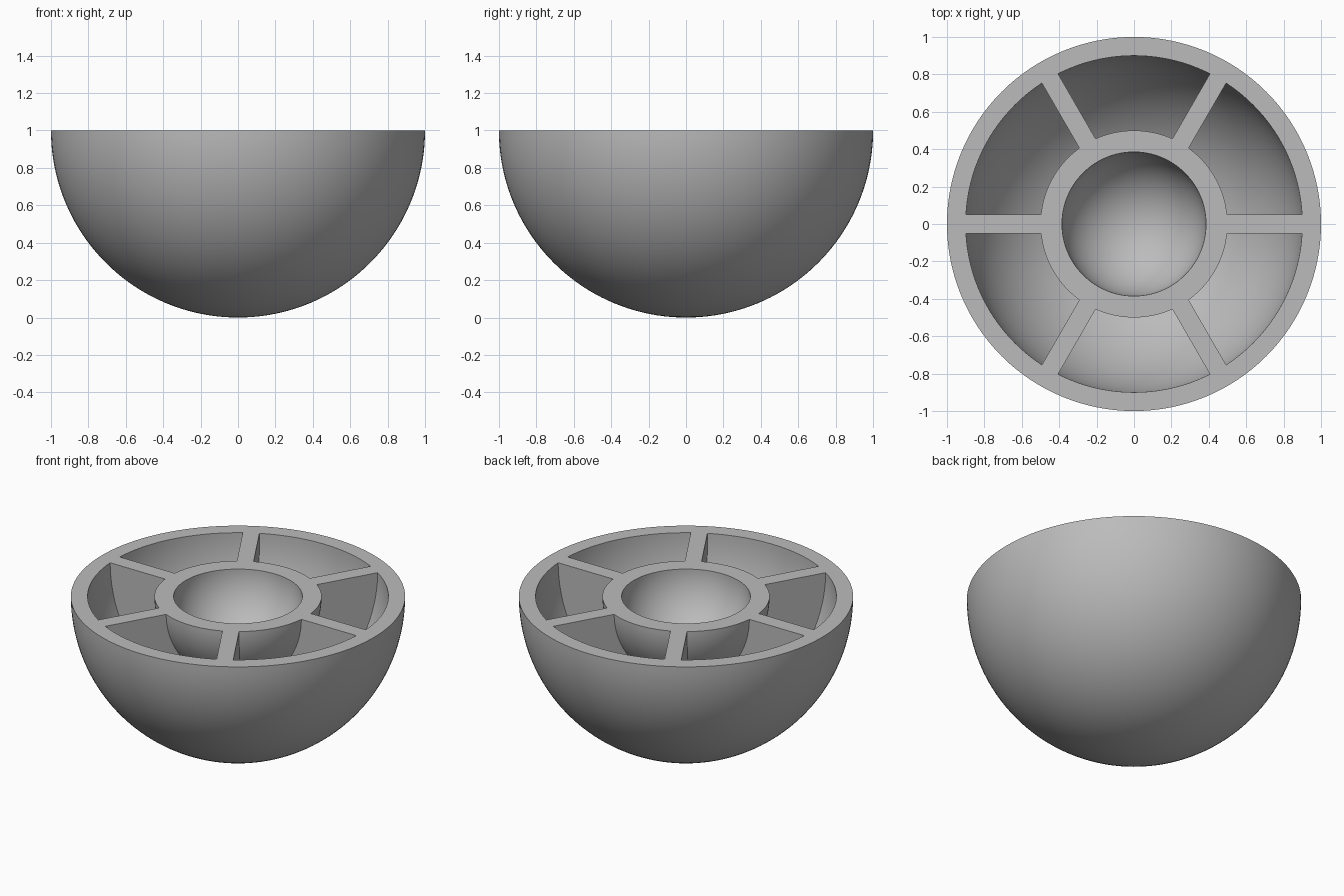
import bpy
import bmesh
from math import cos, sin, pi, radians
from mathutils import Matrix

SEGMENTS = 128
ARC_STEPS = 40
RIM = 1.0          # height of the flat rim and of the sphere centres
OVER = 1.1         # cutters reach above the rim
RIB_WIDTH = 0.1

old = bpy.data.objects.get("Cube")
if old:
    bpy.data.objects.remove(old, do_unlink=True)

grey = bpy.data.materials.new("plain grey")
grey.use_nodes = True
colour = (0.5, 0.5, 0.5, 1)
grey.diffuse_color = colour
grey.node_tree.nodes["Principled BSDF"].inputs["Base Color"].default_value = colour


def arc(radius):
    """Quarter circle from the bottom pole up to the rim, as (r, z)."""
    steps = [i / ARC_STEPS * pi / 2 for i in range(ARC_STEPS + 1)]
    return [(radius * sin(a), RIM - radius * cos(a)) for a in steps]


def link(name, bm):
    bmesh.ops.recalc_face_normals(bm, faces=bm.faces)
    mesh = bpy.data.meshes.new(name)
    bm.to_mesh(mesh)
    bm.free()
    mesh.materials.append(grey)
    obj = bpy.data.objects.new(name, mesh)
    bpy.context.collection.objects.link(obj)
    return obj


def revolve(name, profile):
    bm = bmesh.new()
    verts = [bm.verts.new((r, 0, z)) for r, z in profile]
    edges = [bm.edges.new(pair) for pair in zip(verts, verts[1:])]
    bmesh.ops.spin(bm, geom=verts + edges, cent=(0, 0, 0), axis=(0, 0, 1),
                   angle=2 * pi, steps=SEGMENTS)
    bmesh.ops.remove_doubles(bm, verts=bm.verts, dist=1e-4)
    return link(name, bm)


def box(name, size, height, turn):
    bm = bmesh.new()
    place = (Matrix.Rotation(turn, 4, "Z") @ Matrix.Translation((0, 0, height))
             @ Matrix.Diagonal((*size, 1)))
    bmesh.ops.create_cube(bm, size=1, matrix=place)
    return link(name, bm)


def cut(obj, cutters):
    """Subtract the cutters, bake the result and remove them."""
    for cutter in cutters:
        mod = obj.modifiers.new("cut", "BOOLEAN")
        mod.operation = "DIFFERENCE"
        mod.solver = "EXACT"
        mod.object = cutter
    graph = bpy.context.evaluated_depsgraph_get()
    baked = bpy.data.meshes.new_from_object(obj.evaluated_get(graph))
    obj.modifiers.clear()
    obj.data = baked
    for cutter in cutters:
        bpy.data.objects.remove(cutter, do_unlink=True)


# Solid half sphere with a flat top
bowl = revolve("divided_bowl", arc(1.0) + [(0, RIM)])

# Ring-shaped hollow, split into six pockets by three crossing ribs
pockets = revolve("pocket_cutter", [(0.5, OVER)] + arc(0.5)[::-1]
                  + arc(0.9) + [(0.9, OVER), (0.5, OVER)])
ribs = [box("rib_cutter", (2.2, RIB_WIDTH, 2), 0.5, radians(60 * i))
        for i in range(3)]
cut(pockets, ribs)

# Round hollow in the middle
centre = revolve("centre_cutter", arc(0.385) + [(0.385, OVER), (0, OVER)])
cut(bowl, [pockets, centre])

bpy.ops.object.select_all(action="DESELECT")
bowl.select_set(True)
bpy.context.view_layer.objects.active = bowl
bpy.ops.object.shade_smooth_by_angle(angle=radians(30))
